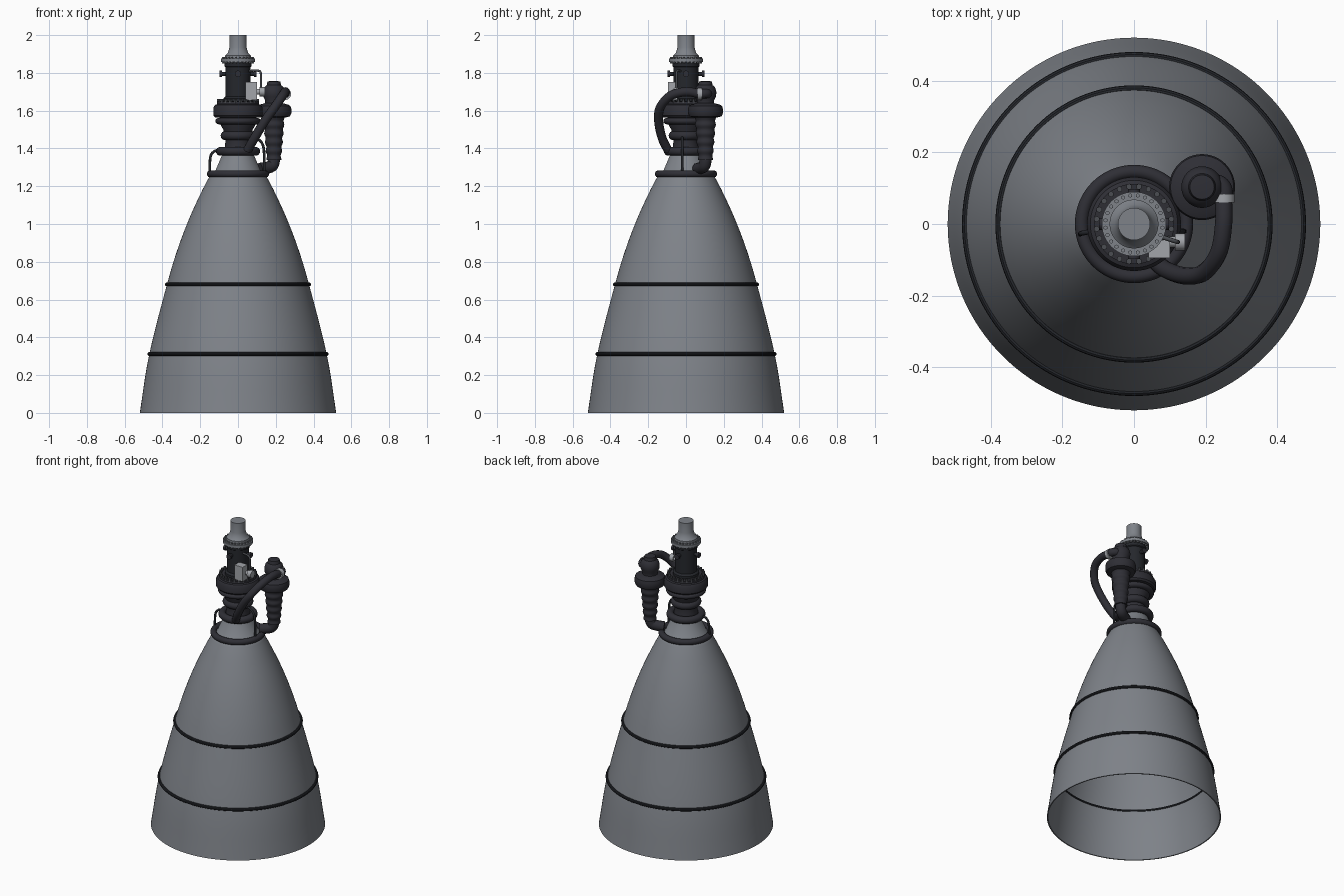
import bpy, bmesh, math
from mathutils import Vector, Matrix

if "Cube" in bpy.data.objects:
    bpy.data.objects.remove(bpy.data.objects["Cube"])

def mat(name, c):
    m = bpy.data.materials.new(name)
    m.diffuse_color = (*c, 1)
    m.use_nodes = True
    m.node_tree.nodes["Principled BSDF"].inputs["Base Color"].default_value = m.diffuse_color
    return m

STEEL = mat("nozzle grey", (0.21, 0.225, 0.25))
DARK = mat("dark pipe", (0.028, 0.028, 0.036))
BLACK = mat("black metal", (0.018, 0.02, 0.025))
LIGHT = mat("light grey", (0.36, 0.375, 0.4))
GUN = mat("gunmetal", (0.07, 0.075, 0.085))

def smooth(points, n=6):
    """Catmull-Rom interpolation of a short list of points."""
    p = [Vector(q) for q in points]
    p = [2 * p[0] - p[1]] + p + [2 * p[-1] - p[-2]]
    out = []
    for a, b, c, d in zip(p, p[1:], p[2:], p[3:]):
        for i in range(n):
            t = i / n
            out.append(0.5 * (2 * b + (c - a) * t + (2 * a - 5 * b + 4 * c - d) * t * t
                              + (3 * b - a - 3 * c + d) * t ** 3))
    return out + [p[-2]]

def finish(name, bm, m, angle=35):
    bmesh.ops.remove_doubles(bm, verts=bm.verts, dist=1e-5)
    bmesh.ops.recalc_face_normals(bm, faces=bm.faces)
    me = bpy.data.meshes.new(name)
    bm.to_mesh(me)
    bm.free()
    me.materials.append(m)
    ob = bpy.data.objects.new(name, me)
    bpy.context.collection.objects.link(ob)
    shade(ob, angle)
    return ob

def shade(ob, angle=35):
    bpy.ops.object.select_all(action='DESELECT')
    ob.select_set(True)
    bpy.context.view_layer.objects.active = ob
    bpy.ops.object.shade_smooth_by_angle(angle=math.radians(angle))

def lathe(name, prof, m, at=(0, 0), seg=64, closed=False):
    """Revolve (radius, height) points about a vertical axis."""
    bm = bmesh.new()
    vs = [bm.verts.new((r, 0, z)) for r, z in prof]
    es = [bm.edges.new(e) for e in zip(vs, vs[1:])]
    if closed:
        es.append(bm.edges.new((vs[-1], vs[0])))
    bmesh.ops.spin(bm, geom=vs + es, cent=(0, 0, 0), axis=(0, 0, 1),
                   angle=2 * math.pi, steps=seg, use_merge=True)
    bmesh.ops.translate(bm, vec=(at[0], at[1], 0), verts=bm.verts)
    return finish(name, bm, m)

def ring(name, R, r, z, m, at=(0, 0), squash=1.0, seg=64, n=14):
    prof = [(R + r * math.cos(2 * math.pi * i / n), z + squash * r * math.sin(2 * math.pi * i / n))
            for i in range(n)]
    return lathe(name, prof, m, at, seg, True)

def pipe(name, pts, r, m, n=8):
    cu = bpy.data.curves.new(name, 'CURVE')
    cu.dimensions = '3D'
    cu.bevel_depth, cu.bevel_resolution, cu.use_fill_caps = r, 4, True
    path = smooth(pts, n)
    s = cu.splines.new('POLY')
    s.points.add(len(path) - 1)
    for sp, q in zip(s.points, path):
        sp.co = (*q, 1)
    cu.materials.append(m)
    ob = bpy.data.objects.new(name, cu)
    bpy.context.collection.objects.link(ob)
    bpy.ops.object.select_all(action='DESELECT')
    ob.select_set(True)
    bpy.context.view_layer.objects.active = ob
    bpy.ops.object.convert(target='MESH')
    shade(bpy.context.object)

def add_cyl(bm, a, b, r, seg=20):
    a, b = Vector(a), Vector(b)
    M = Matrix.Translation((a + b) / 2) @ (b - a).to_track_quat('Z', 'Y').to_matrix().to_4x4()
    bmesh.ops.create_cone(bm, cap_ends=True, segments=seg, radius1=r, radius2=r,
                          depth=(b - a).length, matrix=M)

def cyl(name, a, b, r, m, seg=20):
    bm = bmesh.new()
    add_cyl(bm, a, b, r, seg)
    return finish(name, bm, m)

def bolts(name, R, z0, z1, r, count, m):
    bm = bmesh.new()
    for i in range(count):
        t = 2 * math.pi * (i + .5) / count
        x, y = R * math.cos(t), R * math.sin(t)
        add_cyl(bm, (x, y, z0), (x, y, z1), r, 6)
    return finish(name, bm, m)

def box(name, c, s, m):
    bm = bmesh.new()
    bmesh.ops.create_cube(bm, size=1, matrix=Matrix.Translation(c) @ Matrix.Diagonal((*s, 1)))
    return finish(name, bm, m)

# Bell nozzle: thin double wall, open at the bottom
bell = smooth([(0.52, 0), (0.47, 0.31), (0.376, 0.68), (0.322, 0.86), (0.262, 1.02),
               (0.196, 1.165), (0.152, 1.25)], 5)
bell = [(p[0], p[1]) for p in bell]
inner = [(r - 0.007, z) for r, z in reversed(bell)]
lathe("bell_nozzle", bell + [(0.125, 1.27), (0.08, 1.375), (0.06, 1.375), (0.11, 1.26)] + inner,
      STEEL, seg=128, closed=True)

# Stiffening bands and exhaust manifold
ring("upper_band", 0.377, 0.01, 0.68, BLACK, seg=128, n=10)
ring("lower_band", 0.47, 0.01, 0.312, BLACK, seg=128, n=10)
ring("nozzle_manifold", 0.146, 0.019, 1.265, DARK, seg=96)

# Combustion chamber with stacked rings
lathe("chamber", [(0, 1.34), (0.075, 1.36), (0.07, 1.41), (0.066, 1.44), (0.078, 1.5),
                  (0.095, 1.53), (0.1, 1.57), (0.1, 1.65), (0, 1.65)], DARK)
ring("throat_ring", 0.094, 0.023, 1.385, DARK)
ring("chamber_ring", 0.068, 0.024, 1.468, DARK)
ring("chamber_collar", 0.098, 0.022, 1.545, DARK, squash=0.8)
lathe("injector_manifold", [(0.08, 1.565), (0.122, 1.565), (0.131, 1.575), (0.131, 1.615),
                            (0.122, 1.63), (0.112, 1.634), (0.112, 1.648), (0.075, 1.648)], DARK)
bolts("injector_bolts", 0.105, 1.64, 1.662, 0.0085, 24, GUN)

# Upper body, top flange and inlet pipe
lathe("upper_body", [(0.078, 1.64), (0.078, 1.665), (0.066, 1.675), (0.066, 1.83),
                     (0.072, 1.835), (0.072, 1.86), (0, 1.86)], BLACK)
lathe("top_flange", [(0, 1.857), (0.09, 1.857), (0.09, 1.875), (0.068, 1.875), (0.068, 1.892),
                     (0.054, 1.905), (0.045, 1.935), (0.045, 2.0), (0, 2.0)], STEEL)
bolts("flange_bolts", 0.08, 1.85, 1.884, 0.006, 24, STEEL)

# Four side ports on the upper body
for i in range(4):
    d = Vector((math.cos(i * math.pi / 2), math.sin(i * math.pi / 2), 0))
    h = Vector((0, 0, 1.795))
    cyl("side_port", d * 0.06 + h, d * 0.088 + h, 0.011, BLACK)
    cyl("side_port_cap", d * 0.084 + h, d * 0.098 + h, 0.017, DARK)

# Control box with valve
box("control_box", (0.07, -0.07, 1.705), (0.06, 0.05, 0.095), LIGHT)
cyl("valve_stem", (0.09, -0.05, 1.7), (0.125, -0.05, 1.7), 0.015, LIGHT)
cyl("valve_head", (0.115, -0.05, 1.7), (0.143, -0.05, 1.7), 0.024, LIGHT)

# Turbopump: domed top, volute ring and ribbed exhaust leg
P = (0.19, 0.103)
lathe("pump_body", [(0, 1.758), (0.034, 1.755), (0.038, 1.735), (0.05, 1.725), (0.058, 1.70),
                    (0.056, 1.675), (0.046, 1.655), (0.046, 1.64), (0.075, 1.632), (0.088, 1.625),
                    (0.092, 1.61), (0.092, 1.585), (0.085, 1.57), (0.06, 1.563), (0, 1.56)], DARK, P, 48)
leg = [(0, 1.57)]
for i in range(37):
    t = i / 36
    leg.append((0.056 - 0.019 * t + 0.003 * math.cos(t * 10 * math.pi), 1.57 - 0.23 * t))
lathe("exhaust_leg", leg + [(0, 1.34)], DARK, P, 40)
pipe("exhaust_elbow", [(0.19, 0.103, 1.36), (0.19, 0.103, 1.335), (0.18, 0.097, 1.308),
                       (0.155, 0.083, 1.298), (0.115, 0.062, 1.292)], 0.032, DARK)

# Feed hose from the pump round to the throat ring
pipe("pump_outlet", [(0.2, 0.113, 1.69), (0.235, 0.112, 1.69), (0.25, 0.095, 1.69),
                     (0.25, 0.07, 1.69)], 0.025, DARK)
cyl("hose_flange", (0.25, 0.06, 1.688), (0.25, 0.084, 1.688), 0.031, LIGHT, 28)
pipe("feed_hose", [(0.25, 0.07, 1.69), (0.25, 0, 1.70), (0.236, -0.08, 1.68), (0.195, -0.135, 1.62),
                   (0.145, -0.145, 1.55), (0.09, -0.128, 1.46), (0.05, -0.095, 1.39)], 0.024, DARK)

# Thin service lines
pipe("left_line", [(-0.1, -0.02, 1.39), (-0.125, -0.022, 1.385), (-0.146, -0.026, 1.355),
                   (-0.15, -0.028, 1.27)], 0.007, BLACK)
pipe("right_line", [(0.07, -0.02, 1.46), (0.105, -0.02, 1.45), (0.135, -0.02, 1.405),
                    (0.14, -0.02, 1.27)], 0.007, BLACK)
pipe("upper_line", [(0.06, -0.03, 1.81), (0.105, -0.045, 1.812), (0.121, -0.05, 1.795),
                    (0.122, -0.05, 1.71)], 0.006, GUN)
